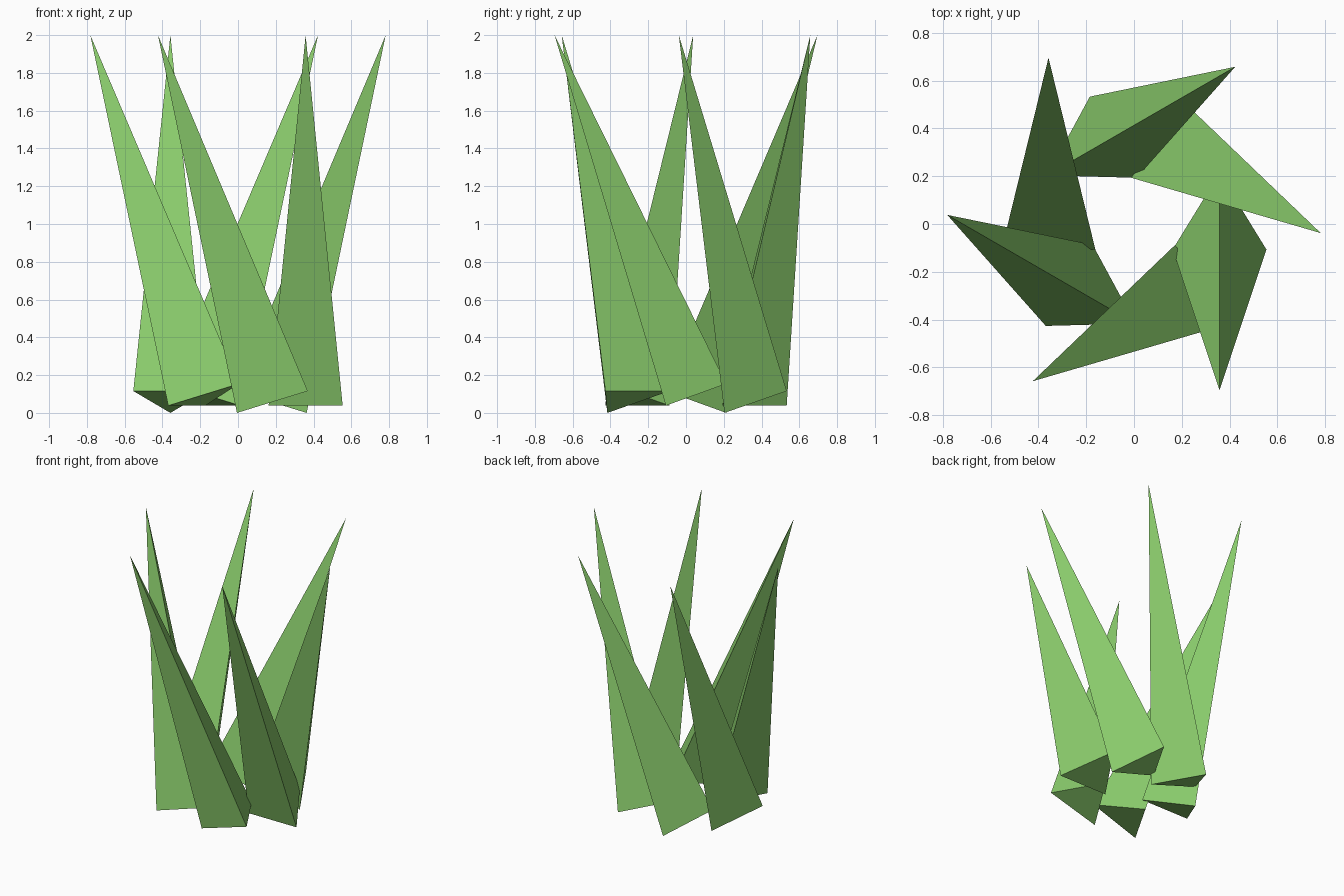
import bpy, bmesh, math
from mathutils import Matrix, Vector

if "Cube" in bpy.data.objects:
    bpy.data.objects.remove(bpy.data.objects["Cube"])

BLADES = 6
RING = 0.358              # distance of each blade base from the centre
RADIUS = 0.2265           # base triangle radius
TILT = math.radians(19.9)
LIFT = RADIUS * math.sin(TILT)
LENGTH = (2.0 - LIFT) / math.cos(TILT)

green = bpy.data.materials.new("leaf green")
green.diffuse_color = (0.255, 0.604, 0.150, 1.0)
green.use_nodes = True
green.node_tree.nodes["Principled BSDF"].inputs["Base Color"].default_value = green.diffuse_color


def grass_blade(index):
    """Three-sided spike, leaning sideways around the ring."""
    place = (Matrix.Rotation(index * math.tau / BLADES, 4, 'Z')
             @ Matrix.Translation((RING, 0, LIFT))
             @ Matrix.Rotation(TILT, 4, 'X'))
    # every other blade has its base triangle turned half way round
    start = math.pi / 2 + index * math.pi
    bm = bmesh.new()
    base = []
    for k in range(3):
        a = start + k * math.tau / 3
        base.append(bm.verts.new((RADIUS * math.cos(a), RADIUS * math.sin(a), 0)))
    tip = bm.verts.new(Vector((0, 0, LENGTH)))
    bm.faces.new(base[::-1])
    for k in range(3):
        bm.faces.new((base[k], base[(k + 1) % 3], tip))
    bm.transform(place)
    bmesh.ops.recalc_face_normals(bm, faces=bm.faces)
    mesh = bpy.data.meshes.new("grass_blade")
    bm.to_mesh(mesh)
    bm.free()
    mesh.materials.append(green)
    obj = bpy.data.objects.new(f"grass_blade_{index + 1}", mesh)
    bpy.context.collection.objects.link(obj)


# ring of blades
for i in range(BLADES):
    grass_blade(i)
